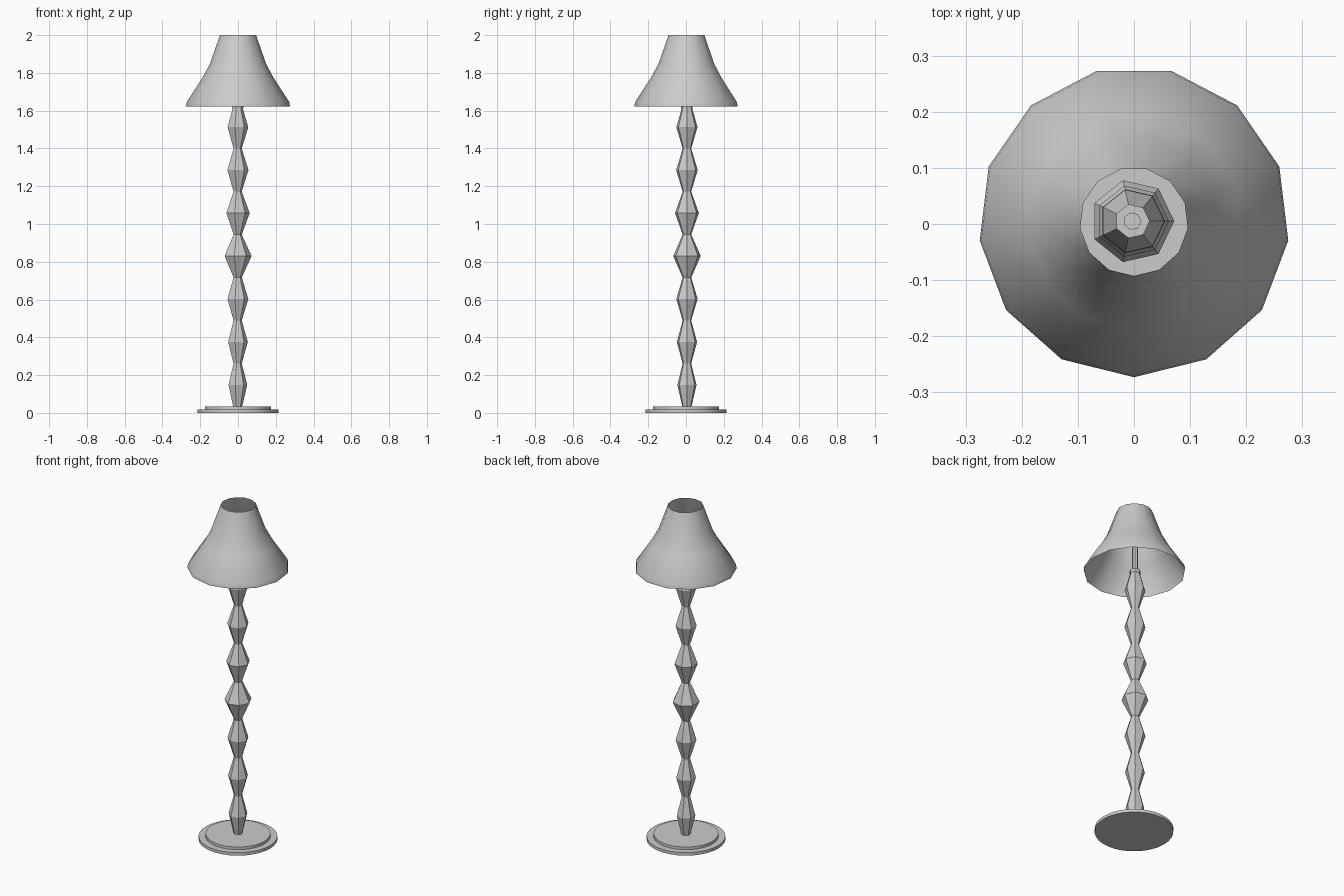
import bpy, bmesh
from math import sin, cos, pi

if "Cube" in bpy.data.objects:
    bpy.data.objects.remove(bpy.data.objects["Cube"])


def lathe(name, profile, sides, start=0.0, center=(0, 0), caps=True, smooth=None):
    """Revolve (radius, z) points into a ringed mesh."""
    bm = bmesh.new()
    rings = []
    for r, z in profile:
        rings.append([bm.verts.new((center[0] + r * cos(start + 2 * pi * i / sides),
                                    center[1] + r * sin(start + 2 * pi * i / sides), z))
                      for i in range(sides)])
    for a, b in zip(rings, rings[1:]):
        for i in range(sides):
            j = (i + 1) % sides
            bm.faces.new((a[i], a[j], b[j], b[i]))
    if caps:
        bm.faces.new(rings[0][::-1])
        bm.faces.new(rings[-1])
    mesh = bpy.data.meshes.new(name)
    bm.to_mesh(mesh)
    bm.free()
    ob = bpy.data.objects.new(name, mesh)
    bpy.context.collection.objects.link(ob)
    if smooth:
        bpy.ops.object.select_all(action='DESELECT')
        ob.select_set(True)
        bpy.context.view_layer.objects.active = ob
        bpy.ops.object.shade_smooth_by_angle(angle=smooth)
    return ob


# Stepped round foot
lathe("base", [(0.214, 0), (0.214, 0.018), (0.176, 0.018), (0.176, 0.034)],
      32, start=-pi / 2, smooth=pi / 6)

# Faceted seven-sided column: bulges alternating with narrow necks
bulges = [0.052, 0.055, 0.058, 0.0747, 0.065, 0.0585, 0.0575]
pitch, first = 0.2275, 0.148
profile = [(0.025, 0.034)]
for k, r in enumerate(bulges):
    z = first + k * pitch
    profile += [(r, z), (0.023, z + pitch / 2)]
profile[-1] = (0.026, 1.62)
axis = (-0.003, 0.005)
lathe("column", profile, 7, center=axis)

# Collar and thin rod inside the shade
lathe("collar", [(0.031, 1.612), (0.031, 1.632)], 7, center=axis)
lathe("rod", [(0.016, 1.63), (0.016, 1.82)], 7, center=axis)

# Open thirteen-sided flared shade
lathe("shade", [(0.277, 1.623), (0.274, 1.645), (0.191, 1.772), (0.15, 1.847), (0.0965, 2.0)],
      13, start=-pi / 2, center=(0, 0.004), caps=False, smooth=pi / 3)
